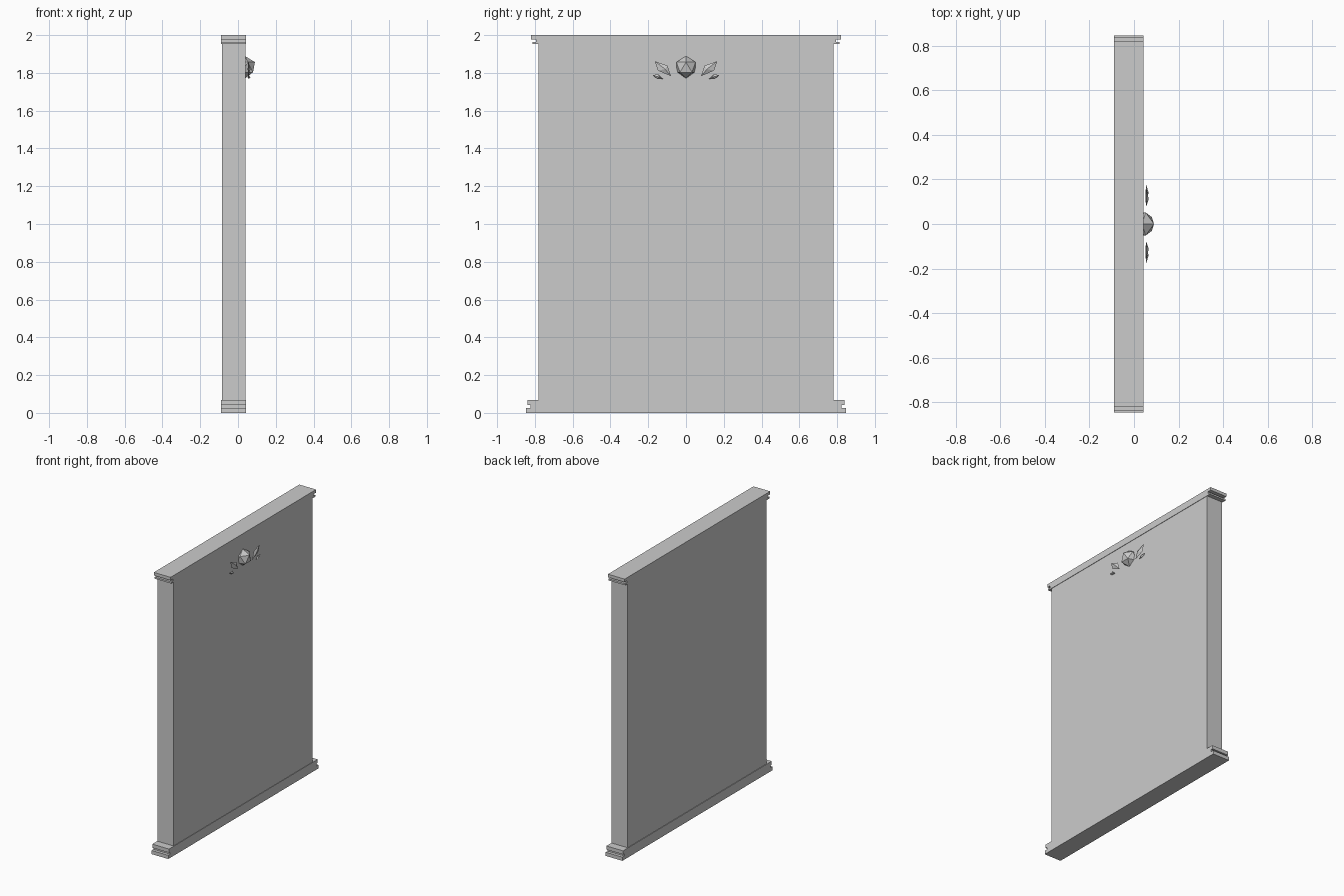
import bpy, bmesh
from mathutils import Vector

if "Cube" in bpy.data.objects:
    bpy.data.objects.remove(bpy.data.objects["Cube"])


def make_object(name, bm):
    bmesh.ops.recalc_face_normals(bm, faces=bm.faces)
    mesh = bpy.data.meshes.new(name)
    bm.to_mesh(mesh)
    bm.free()
    ob = bpy.data.objects.new(name, mesh)
    bpy.context.collection.objects.link(ob)
    return ob


def extrude_profile(name, half, x0, x1):
    """Mirror a (y, z) half profile about y = 0 and extrude it along x."""
    pts = half + [(-y, z) for y, z in reversed(half)]
    bm = bmesh.new()
    face = bm.faces.new([bm.verts.new((x0, y, z)) for y, z in pts])
    res = bmesh.ops.extrude_face_region(bm, geom=[face])
    moved = [v for v in res["geom"] if isinstance(v, bmesh.types.BMVert)]
    bmesh.ops.translate(bm, verts=moved, vec=(x1 - x0, 0, 0))
    return make_object(name, bm)


def shard(name, outline, side):
    """Faceted shard: kite outline with a peak in front and a shallow back."""
    bm = bmesh.new()
    ring = [bm.verts.new((0.055, side * y, z)) for y, z in outline]
    mid = sum((v.co for v in ring), Vector()) / len(ring)
    for x in (0.066, 0.051):
        peak = bm.verts.new((x, mid.y - side * 0.012, mid.z - 0.004))
        for i, v in enumerate(ring):
            bm.faces.new((v, ring[(i + 1) % len(ring)], peak))
    return make_object(name, bm)


# Main slab
extrude_profile("wall_panel", [(0.782, 0.01), (0.782, 1.99)], -0.086, 0.039)

# Stepped base and top mouldings with a groove
extrude_profile("base_moulding", [
    (0.846, 0), (0.846, 0.026), (0.824, 0.026), (0.824, 0.042),
    (0.838, 0.042), (0.838, 0.068)], -0.09, 0.042)
extrude_profile("top_moulding", [
    (0.812, 1.952), (0.812, 1.964), (0.793, 1.964), (0.793, 1.978),
    (0.82, 1.978), (0.82, 2.0)], -0.09, 0.042)

# Faceted gem half sunk in the panel
bm = bmesh.new()
bmesh.ops.create_icosphere(bm, subdivisions=1, radius=0.06)
bmesh.ops.translate(bm, verts=bm.verts, vec=(0.036, 0, 1.83))
make_object("gem", bm)

# Shards on both sides of the gem
large = [(0.165, 1.862), (0.098, 1.838), (0.08, 1.783), (0.148, 1.812)]
small = [(0.176, 1.788), (0.148, 1.793), (0.122, 1.768), (0.157, 1.772)]
for side, label in ((1, "right"), (-1, "left")):
    shard("large_shard_" + label, large, side)
    shard("small_shard_" + label, small, side)
